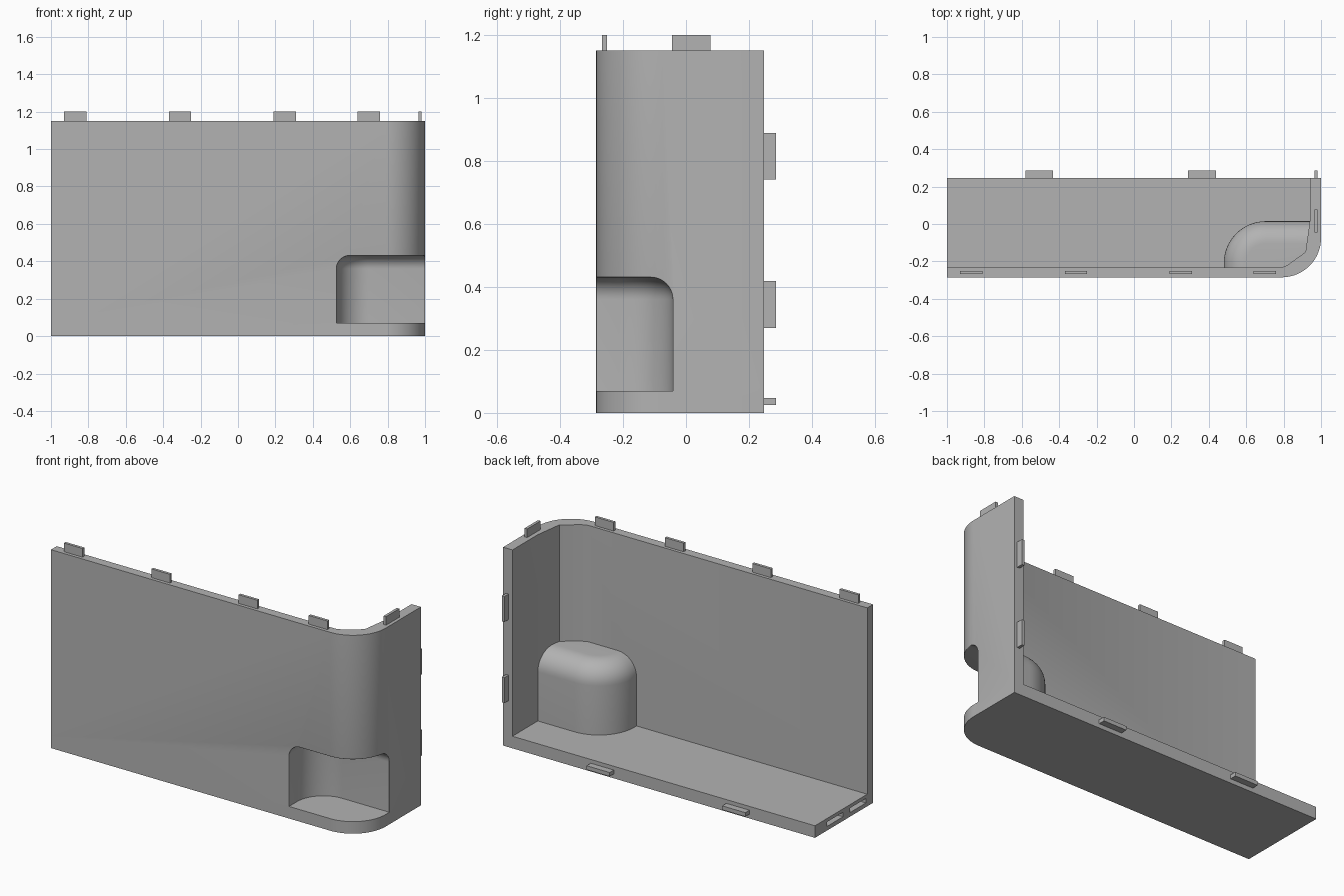
import bpy, bmesh, math
from mathutils import Vector

if "Cube" in bpy.data.objects:
    bpy.data.objects.remove(bpy.data.objects["Cube"], do_unlink=True)

grey = bpy.data.materials.new("plain grey")
grey.use_nodes = True
grey.diffuse_color = (0.45, 0.45, 0.45, 1)
grey.node_tree.nodes["Principled BSDF"].inputs["Base Color"].default_value = (0.45, 0.45, 0.45, 1)

X, Y0, Y1, H, FLOOR = 1.0, -0.285, 0.247, 1.15, 0.07
R = 0.21                                   # outer corner radius
CORNER = Vector((X - R, Y0 + R))


def arc(cx, cy, r, a0, a1, n):
    angles = [math.radians(a0 + (a1 - a0) * i / n) for i in range(n + 1)]
    return [(cx + r * math.cos(a), cy + r * math.sin(a)) for a in angles]


def make_object(name, bm):
    bmesh.ops.recalc_face_normals(bm, faces=bm.faces)
    mesh = bpy.data.meshes.new(name)
    bm.to_mesh(mesh)
    bm.free()
    mesh.materials.append(grey)
    obj = bpy.data.objects.new(name, mesh)
    bpy.context.collection.objects.link(obj)
    return obj


def loft(name, layers):
    """Solid through equal-length outlines, each given as (z, outline)."""
    bm = bmesh.new()
    rings = [[bm.verts.new((x, y, z)) for x, y in pts] for z, pts in layers]
    for a, b in zip(rings, rings[1:]):
        for i in range(len(a)):
            j = (i + 1) % len(a)
            bm.faces.new((a[i], a[j], b[j], b[i]))
    bm.faces.new(rings[0][::-1])
    bm.faces.new(rings[-1])
    return make_object(name, bm)


def box(name, x0, x1, y0, y1, z0, z1):
    return loft(name, [(z, [(x0, y0), (x1, y0), (x1, y1), (x0, y1)]) for z in (z0, z1)])


def rounded_pocket(name, x0, y1, r, fillet, z0, z1, open_side):
    """Block with one round vertical corner and a filleted top on its inner sides."""
    def outline(d):
        turn = arc(x0 + r, y1 - r, r - d, 180, 90, 16)
        return [(x0 + d, open_side[-1][1])] + turn + [(open_side[0][0], y1 - d)] + open_side
    layers = [(z0, outline(0))]
    for i in range(11):
        a = math.radians(9 * i)
        layers.append((z1 - fillet + fillet * math.sin(a), outline(fillet * (1 - math.cos(a)))))
    return loft(name, layers)


def combine(target, tool, operation):
    mod = target.modifiers.new(operation.lower(), "BOOLEAN")
    mod.object, mod.operation, mod.solver = tool, operation, "EXACT"
    bpy.context.view_layer.objects.active = target
    bpy.ops.object.modifier_apply(modifier=mod.name)
    bpy.data.objects.remove(tool, do_unlink=True)


# Front and side walls with a rounded outer corner and a faceted inner corner
bend = arc(CORNER.x, CORNER.y, R, -90, 0, 24)
inner = [(0.94, Y1), (0.94, 0.015), (0.917, -0.15), (0.82, -0.22), (0.79, -0.232), (-X, -0.232)]
walls = [(-X, Y0)] + bend + [(X, Y1)] + inner
shell = loft("corner_shell", [(0, walls), (H, walls)])

# Floor
base = [(-X, Y0)] + bend + [(X, Y1), (-X, Y1)]
combine(shell, loft("floor", [(0, base), (FLOOR, base)]), "UNION")

# Recess housing bulging into the inside, then the recess itself
bulge = rounded_pocket("recess_housing", 0.48, 0.015, 0.225, 0.12, 0.03, 0.475,
                       [(0.97, -0.12), (0.83, -0.26)])
combine(shell, bulge, "UNION")
recess = rounded_pocket("recess", 0.527, -0.042, 0.17, 0.07, FLOOR, 0.43,
                        [(1.2, -0.3), (1.1, -0.5)])
combine(shell, recess, "DIFFERENCE")

# Slots in the open end of the floor
for y in (-0.22, -0.01):
    combine(shell, box("slot", -1.1, -0.95, y, y + 0.145, 0.024, 0.05), "DIFFERENCE")


# Rounded lip around the recess opening
def on_outside(v):
    p = Vector((v.co.x, v.co.y))
    if p.x > CORNER.x and p.y < CORNER.y:
        return abs((p - CORNER).length - R) < 0.003
    return abs(p.y - Y0) < 0.001 or abs(p.x - X) < 0.001


bm = bmesh.new()
bm.from_mesh(shell.data)
bmesh.ops.remove_doubles(bm, verts=bm.verts, dist=0.0004)
lip = [e for e in bm.edges
       if all(on_outside(v) and v.co.x > 0.5 and FLOOR - 0.001 < v.co.z < 0.46 for v in e.verts)
       and max(v.co.z for v in e.verts) > FLOOR + 0.01
       and len(e.link_faces) == 2 and e.calc_face_angle() > 0.5]
bmesh.ops.bevel(bm, geom=lip, offset=0.018, segments=4, profile=0.5,
                affect="EDGES", clamp_overlap=True)
bm.to_mesh(shell.data)
bm.free()

# Locating tabs along the top, side wall and floor
for i, x in enumerate((-0.93, -0.37, 0.19, 0.64)):
    box(f"front_top_tab_{i + 1}", x, x + 0.12, -0.266, -0.25, H - 0.01, 1.2)
box("side_top_tab", 0.965, 0.981, -0.045, 0.077, H - 0.01, 1.2)
for i, z in enumerate((0.27, 0.74)):
    box(f"side_back_tab_{i + 1}", 0.965, 0.981, Y1 - 0.01, 0.285, z, z + 0.148)
for i, x in enumerate((-0.58, 0.29)):
    box(f"floor_back_tab_{i + 1}", x, x + 0.148, Y1 - 0.01, 0.285, 0.025, 0.048)

# Smooth curved surfaces, crisp edges
bpy.ops.object.select_all(action="DESELECT")
shell.select_set(True)
bpy.context.view_layer.objects.active = shell
bpy.ops.object.shade_smooth_by_angle(angle=math.radians(25))
